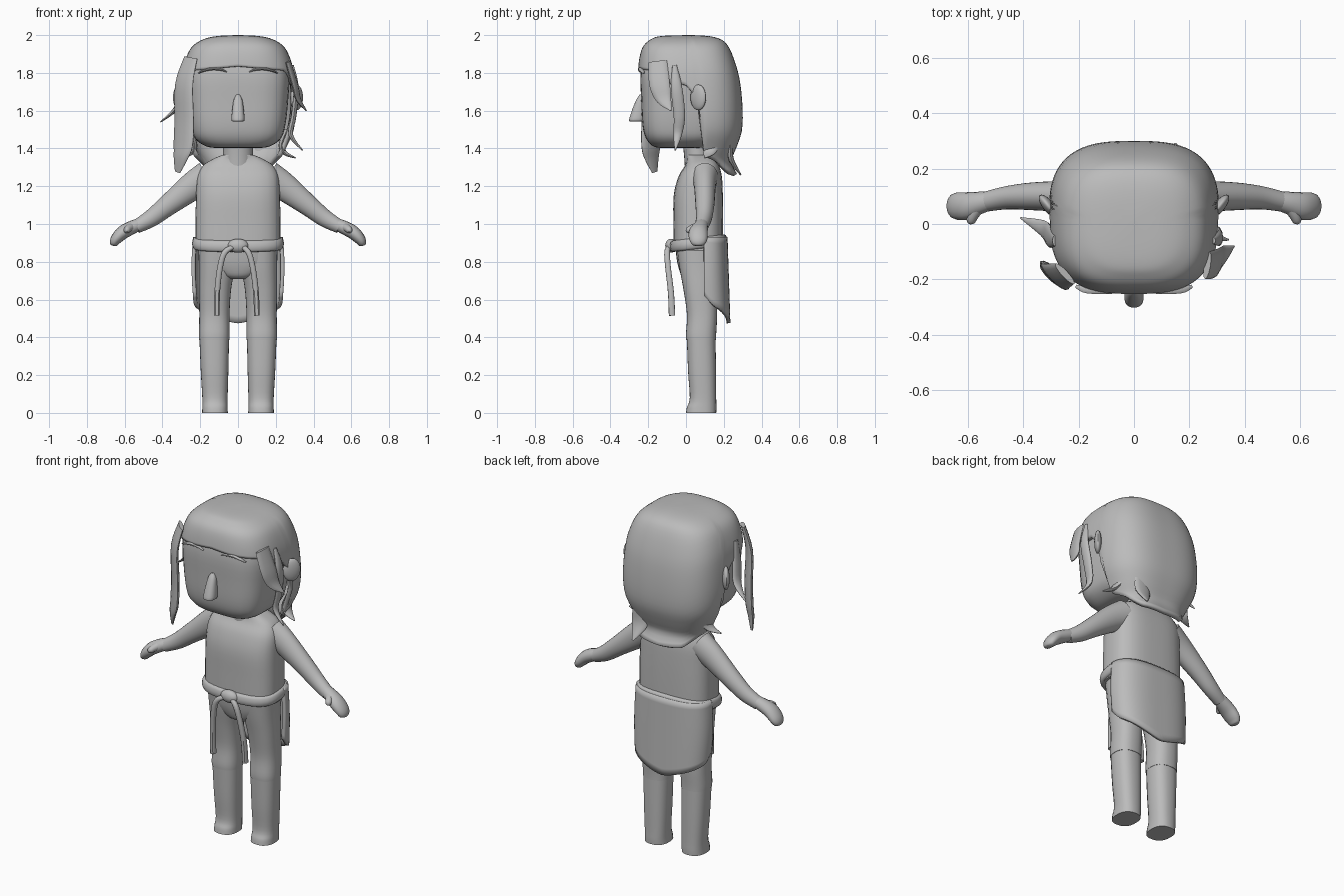
import bpy, bmesh, math
from mathutils import Vector, Matrix

grey = bpy.data.materials.new("plain grey")
grey.diffuse_color = (0.5, 0.5, 0.5, 1)


def spline(rows, u):
    """Catmull-Rom interpolation through rows of numbers."""
    last = len(rows) - 1
    i = min(int(u), last - 1)
    t = u - i
    p = [rows[max(0, min(last, i + k))] for k in (-1, 0, 1, 2)]
    return [0.5 * (2 * b + (c - a) * t + (2 * a - 5 * b + 4 * c - d) * t * t
                   + (3 * b - a - 3 * c + d) * t ** 3) for a, b, c, d in zip(*p)]


def lookup(table, x):
    for (x0, y0), (x1, y1) in zip(table, table[1:]):
        if x <= x1:
            return y0 + (y1 - y0) * (x - x0) / (x1 - x0)
    return table[-1][1]


def squircle(a, n):
    c, s = math.cos(a), math.sin(a)
    r = (abs(c) ** n + abs(s) ** n) ** (-1 / n)
    return c * r, s * r


def finish(name, bm, angle=40):
    bmesh.ops.remove_doubles(bm, verts=bm.verts, dist=0.0005)
    bmesh.ops.recalc_face_normals(bm, faces=bm.faces)
    me = bpy.data.meshes.new(name)
    bm.to_mesh(me)
    bm.free()
    me.materials.append(grey)
    ob = bpy.data.objects.new(name, me)
    bpy.context.collection.objects.link(ob)
    bpy.ops.object.select_all(action='DESELECT')
    ob.select_set(True)
    bpy.context.view_layer.objects.active = ob
    bpy.ops.object.shade_smooth_by_angle(angle=math.radians(angle))
    return ob


def grid(bm, rings, closed):
    vs = [[bm.verts.new(p) for p in r] for r in rings]
    n = len(vs[0])
    for a, b in zip(vs, vs[1:]):
        for j in range(n if closed else n - 1):
            k = (j + 1) % n
            bm.faces.new((a[j], a[k], b[k], b[j]))
    return vs


def loft(name, rows, axis=None, n=2, sides=24, steps=4, mirror=1, shear=0):
    """Rows are x, y, z, half width, half depth. With axis the rings follow the path;
    without it they lie flat."""
    top = len(rows) - 1
    rings = []
    for i in range(top * steps + 1):
        u = i / steps
        x, y, z, ra, rb = spline(rows, u)
        A, B = Vector((1, 0, 0)), Vector((0, 1, 0))
        if axis:
            T = (Vector(spline(rows, min(top, u + .1))[:3])
                 - Vector(spline(rows, max(0, u - .1))[:3])).normalized()
            A = Vector(axis)
            A = (A - T * A.dot(T)).normalized()
            B = T.cross(A)
        ring = []
        for j in range(sides):
            c, s = squircle(2 * math.pi * j / sides, n)
            p = Vector((x, y, z)) + A * c * max(ra, .001) + B * s * max(rb, .001)
            ring.append((p.x * mirror, p.y, p.z + shear * p.y))
        rings.append(ring)
    bm = bmesh.new()
    vs = grid(bm, rings, True)
    bm.faces.new(vs[0])
    bm.faces.new(vs[-1])
    return finish(name, bm)


def ball(name, loc, scale, turn=0):
    bm = bmesh.new()
    m = Matrix.Translation(loc) @ Matrix.Rotation(turn, 4, 'Z') @ Matrix.Diagonal((*scale, 1))
    bmesh.ops.create_uvsphere(bm, u_segments=20, v_segments=12, radius=1, matrix=m)
    return finish(name, bm)


def sheet(name, rings, closed, thick):
    bm = bmesh.new()
    grid(bm, rings, closed)
    ob = finish(name, bm)
    mod = ob.modifiers.new("thickness", 'SOLIDIFY')
    mod.thickness = thick
    mod.offset = -1
    return ob


# Head, nose, neck
loft("head", [(0, -.03, 1.402, .10, .08), (0, -.03, 1.41, .165, .14), (0, -.02, 1.45, .225, .19),
              (0, -.02, 1.52, .25, .21), (0, -.015, 1.65, .265, .222), (0, -.01, 1.8, .27, .23),
              (0, -.01, 1.9, .23, .20), (0, 0, 1.95, .15, .13)], n=3.6, sides=40)
loft("nose", [(0, -.262, 1.545, .022, .03), (0, -.262, 1.55, .035, .04), (0, -.25, 1.61, .03, .033),
              (0, -.24, 1.66, .022, .022), (0, -.235, 1.685, .008, .01)], n=2.5)
loft("neck", [(0, .07, 1.28, .085, .075), (0, .06, 1.36, .08, .07), (0, .05, 1.45, .08, .07)])

# Hair cap: one shell whose lower edge runs from fringe over the ears to the nape
cap = [(2.0, 0, .02, .02), (1.995, .11, -.13, .12), (1.975, .19, -.19, .19), (1.93, .25, -.232, .23),
       (1.84, .288, -.252, .265), (1.74, .303, -.252, .288), (1.6, .308, -.25, .3),
       (1.49, .295, -.24, .295), (1.4, .255, -.2, .265), (1.33, .225, -.2, .24), (1.265, .22, -.2, .27)]
edge = [(0, 10), (35, 9.8), (55, 9), (74, 8.5), (81, 5.6), (95, 5), (112, 5), (130, 4.3), (180, 4.05)]
cols = 96
rings = []
for i in range(31):
    ring = []
    for j in range(cols):
        deg = 360 * j / cols
        z, rx, yf, yb = spline(cap, lookup(edge, min(deg, 360 - deg)) * i / 30)
        c, s = squircle(math.radians(deg), 2.9)
        ring.append((s * rx, (yf + yb) / 2 + c * (yb - yf) / 2, z))
    rings.append(ring)
sheet("hair_cap", rings, True, .025)

# Loose locks of hair
loft("right_fringe_lock", [(.265, -.15, 1.86, .05, .012), (.30, -.14, 1.74, .055, .014),
                           (.32, -.115, 1.66, .04, .012), (.362, -.08, 1.6, .003, .003)],
     axis=(.2, 1, 0), sides=12)
loft("right_side_lock", [(.285, -.06, 1.84, .012, .01), (.308, -.05, 1.72, .03, .014),
                         (.295, -.035, 1.57, .03, .014), (.28, -.045, 1.47, .022, .012),
                         (.342, -.057, 1.39, .003, .003)], axis=(0, 1, 0), sides=12)
loft("left_front_lock", [(-.25, -.18, 1.88, .05, .012), (-.285, -.19, 1.74, .065, .018),
                         (-.285, -.185, 1.55, .07, .02), (-.29, -.185, 1.42, .07, .02),
                         (-.305, -.18, 1.35, .05, .016), (-.32, -.165, 1.275, .02, .006)],
     axis=(1, -1, 0), sides=16)
loft("left_side_lock", [(-.285, -.06, 1.84, .02, .01), (-.305, -.045, 1.7, .04, .014),
                        (-.33, -.015, 1.61, .03, .012), (-.41, .022, 1.54, .003, .003)],
     axis=(0, 1, 0), sides=12)
for m, side in ((1, "right"), (-1, "left")):
    loft(side + "_nape_flick", [(.26, .13, 1.5, .04, .012), (.23, .13, 1.42, .045, .015),
                                (.25, .12, 1.375, .03, .012), (.305, .1, 1.35, .003, .003)],
         axis=(0, 1, 0), sides=12, mirror=m)
loft("back_flick", [(.14, .235, 1.42, .05, .012), (.14, .24, 1.34, .05, .014),
                    (.15, .29, 1.26, .006, .004)], axis=(1, 0, 0), sides=12)

# Torso and hips
loft("torso", [(0, .065, .86, .225, .132), (0, .065, 1.0, .225, .132), (0, .065, 1.15, .222, .13),
               (0, .075, 1.25, .215, .115), (0, .085, 1.31, .185, .09), (0, .08, 1.345, .13, .075),
               (0, .07, 1.365, .085, .07)], n=3, sides=36)
loft("hips", [(0, .06, .71, .05, .06), (0, .06, .73, .10, .085), (0, .06, .79, .18, .105),
              (0, .065, .86, .21, .12), (0, .065, .92, .222, .13)], n=2.7, sides=36)

# Belt with knot and hanging ends
loft("belt", [(0, .065, .86, .22, .13), (0, .065, .866, .236, .146), (0, .065, .89, .243, .152),
              (0, .065, .915, .236, .146), (0, .065, .922, .22, .13)], n=2.8, sides=40, shear=.12)
ball("belt_knot", (0, -.08, .885), (.055, .03, .037))
loft("left_belt_end", [(-.02, -.09, .88, .012, .012), (-.07, -.1, .85, .015, .015),
                       (-.095, -.095, .77, .015, .015), (-.11, -.08, .64, .015, .016),
                       (-.112, -.074, .515, .015, .017)], axis=(1, 0, 0), n=3, sides=12)
loft("right_belt_end", [(.02, -.09, .88, .012, .012), (.055, -.1, .85, .015, .015),
                        (.078, -.095, .77, .015, .015), (.095, -.08, .64, .015, .016),
                        (.1, -.074, .515, .015, .017)], axis=(1, 0, 0), n=3, sides=12)

# Cloth hanging behind, wrapped around the back from side to side
rings = []
for i in range(13):
    t = i / 12
    ring = []
    for j in range(37):
        a = math.radians(4 + 172 * j / 36)
        c, s = squircle(a, 2.8)
        low = .475 + .1 * abs(math.cos(a)) ** 1.5 + .05 * abs(math.cos(a)) ** 30
        ring.append((c * (.238 + .008 * math.sin(math.pi * t)), .085 + s * (.135 + .015 * t),
                     .93 + (low - .93) * t))
    rings.append(ring)
sheet("back_cloth", rings, False, .02)

# Paired parts
for m, side in ((1, "right"), (-1, "left")):
    loft(side + "_arm", [(.16, .1, 1.25, .07, .085), (.24, .1, 1.2, .058, .075),
                         (.37, .1, 1.1, .05, .056), (.46, .095, 1.03, .042, .046),
                         (.54, .08, .985, .036, .036)], axis=(0, 1, 0), mirror=m)
    loft(side + "_hand", [(.52, .085, 1.0, .034, .032), (.565, .075, .98, .042, .036),
                          (.61, .065, .955, .05, .036), (.645, .065, .92, .048, .03),
                          (.66, .065, .893, .034, .02), (.663, .065, .885, .012, .008)],
         axis=(0, 1, 0), sides=16, mirror=m)
    loft(side + "_thumb", [(.565, .06, .985, .024, .024), (.582, .03, .975, .02, .02),
                           (.59, .01, .965, .016, .016), (.592, .001, .96, .005, .005)],
         axis=(1, 0, 0), sides=12, mirror=m)
    loft(side + "_shin", [(.122, .08, 0, .068, .08), (.122, .083, .03, .067, .078),
                          (.122, .09, .08, .067, .07), (.124, .085, .22, .073, .074),
                          (.126, .08, .41, .079, .076)], n=2.5, mirror=m)
    loft(side + "_trouser_leg", [(.126, .08, .385, .08, .079), (.126, .08, .42, .081, .08),
                                 (.125, .085, .52, .08, .08), (.122, .075, .65, .085, .088),
                                 (.112, .065, .77, .095, .1), (.11, .06, .88, .1, .11)],
         n=2.5, mirror=m)
    ball(side + "_ear", (m * .31, .065, 1.67), (.02, .05, .068), -m * math.radians(38))
    loft(side + "_eyelid", [(.06, -.242, 1.805, .003, .006), (.09, -.242, 1.817, .006, .012),
                            (.135, -.24, 1.822, .008, .014), (.18, -.235, 1.812, .006, .014),
                            (.21, -.225, 1.798, .003, .006)],
         axis=(0, 0, 1), sides=10, mirror=m)
